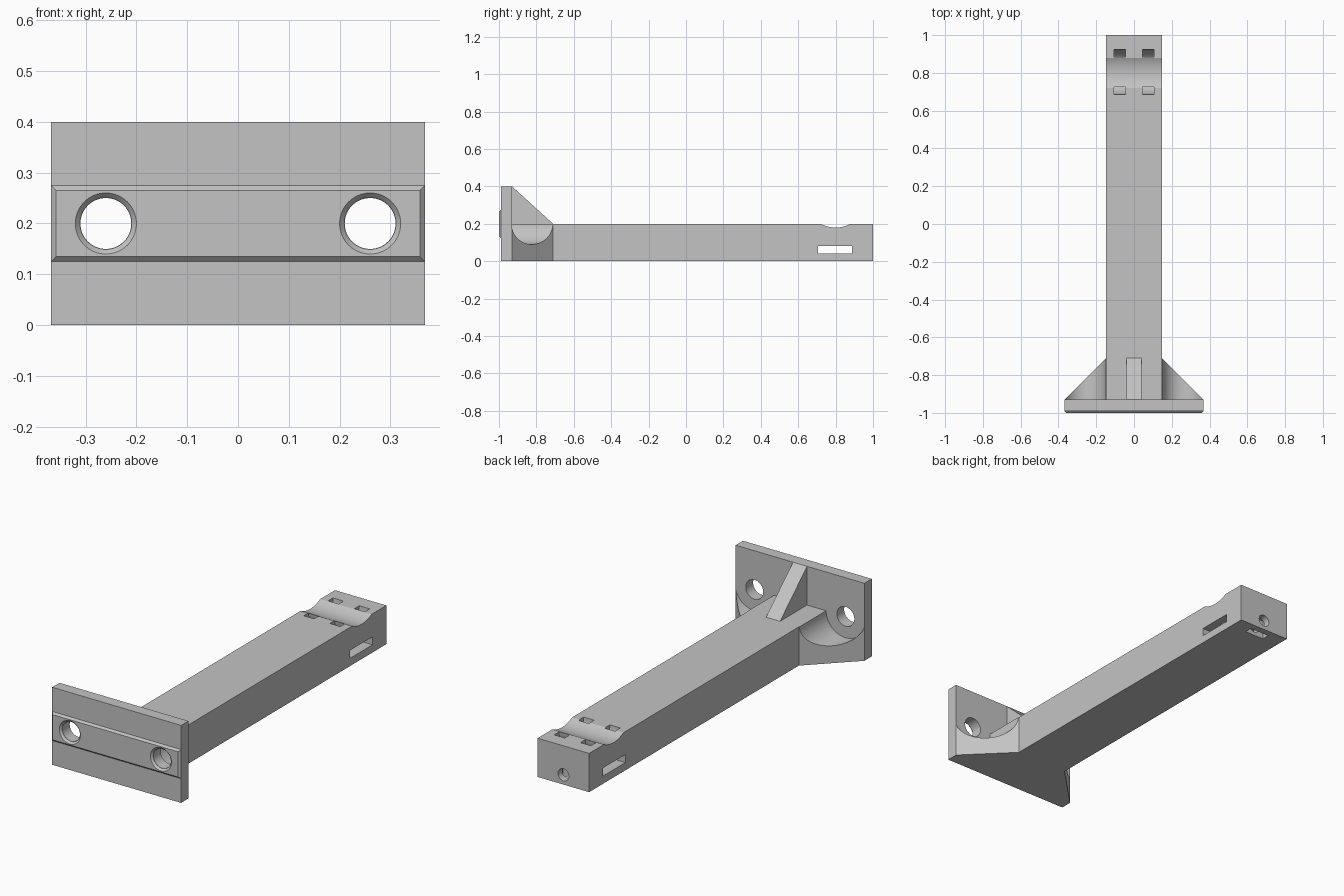
import bpy, bmesh, math
from mathutils import Vector

cube = bpy.data.objects.get("Cube")
if cube:
    bpy.data.objects.remove(cube, do_unlink=True)

grey = bpy.data.materials.new("plain grey")
grey.use_nodes = True
colour = (0.55, 0.55, 0.55, 1)
grey.diffuse_color = colour
grey.node_tree.nodes["Principled BSDF"].inputs["Base Color"].default_value = colour

PLACE = {"x": lambda p, d: (d, p[0], p[1]),   # profile in (y, z)
         "y": lambda p, d: (p[0], d, p[1]),   # profile in (x, z)
         "z": lambda p, d: (p[0], p[1], d)}   # profile in (x, y)


def loft(name, axis, sections):
    """Solid through matching (profile, depth) sections along one axis."""
    bm = bmesh.new()
    rings = [[bm.verts.new(PLACE[axis](p, d)) for p in prof] for prof, d in sections]
    n = len(rings[0])
    bm.faces.new(rings[0])
    bm.faces.new(rings[-1])
    for a, b in zip(rings, rings[1:]):
        for i in range(n):
            bm.faces.new((a[i], a[(i + 1) % n], b[(i + 1) % n], b[i]))
    bmesh.ops.recalc_face_normals(bm, faces=bm.faces)
    mesh = bpy.data.meshes.new(name)
    bm.to_mesh(mesh)
    bm.free()
    mesh.materials.append(grey)
    ob = bpy.data.objects.new(name, mesh)
    bpy.context.collection.objects.link(ob)
    return ob


def prism(name, axis, prof, a, b):
    return loft(name, axis, [(prof, a), (prof, b)])


def rect(u0, u1, v0, v1):
    return [(u0, v0), (u1, v0), (u1, v1), (u0, v1)]


def arc(u, v, r, start=0, sweep=360, n=64):
    count = n if sweep == 360 else n + 1
    angles = [math.radians(start + sweep * i / n) for i in range(count)]
    return [(u + r * math.cos(t), v + r * math.sin(t)) for t in angles]


def activate(ob):
    bpy.ops.object.select_all(action="DESELECT")
    ob.select_set(True)
    bpy.context.view_layer.objects.active = ob


def cut(ob, cutter):
    cutter.hide_render = True
    mod = ob.modifiers.new("cut", "BOOLEAN")
    mod.operation, mod.solver, mod.object = "DIFFERENCE", "EXACT", cutter
    activate(ob)
    bpy.ops.object.modifier_apply(modifier=mod.name)
    bpy.data.objects.remove(cutter, do_unlink=True)


W, ARM, BACK = 0.368, 0.147, -0.93
HOLE_X, MID = 0.26, 0.2

# Mounting plate and the chamfered rail on its front
plate = prism("mounting_plate", "y", rect(-W, W, 0, 0.4), -0.99, BACK)
rail = loft("front_rail", "y", [(rect(-W, W, 0.125, 0.275), -0.99),
                                (rect(-W + 0.01, W - 0.01, 0.135, 0.265), -1)])
for side in (-1, 1):
    x = side * HOLE_X
    for part in (plate, rail):
        cut(part, prism("bolt_cutter", "y", arc(x, MID, 0.05), -1.1, -0.9))
    cut(rail, loft("countersink_cutter", "y", [(arc(x, MID, 0.061), -1.001),
                                               (arc(x, MID, 0.05), -0.989)]))

# Long arm with a shallow saddle near its free end
arm = prism("arm", "x", rect(BACK, 1, 0, MID), -ARM, ARM)
cut(arm, prism("saddle_cutter", "x", arc(0.8, 0.35, 0.17, n=128), -0.2, 0.2))

# Two curved strap channels running under the saddle
channel = arc(0.805, MID, 0.12, 180, 180, 32) + arc(0.805, MID, 0.08, 360, -180, 32)
half = len(channel) // 2
channel = ([(0.685, 0.25)] + channel[:half] + [(0.925, 0.25), (0.885, 0.25)]
           + channel[half:] + [(0.725, 0.25)])
for side in (-1, 1):
    x = side * 0.075
    cut(arm, prism("channel_cutter", "x", channel, x - 0.03, x + 0.03))

# Cross slot, end screw hole and nut pocket
cut(arm, prism("slot_cutter", "x", rect(0.705, 0.887, 0.04, 0.081), -0.2, 0.2))
cut(arm, prism("screw_cutter", "y", arc(0, 0.05, 0.031, n=32), 0.86, 1.1))
cut(arm, prism("nut_cutter", "z", rect(-0.055, 0.055, 0.925, 0.965), -0.1, 0.1))

# Upright rib between plate and arm
rib = prism("upright_rib", "x", [(BACK, MID), (-0.71, MID), (BACK, 0.4)], -0.04, 0.04)

# Side gussets scooped out behind the bolt holes
gussets = []
for side, word in ((-1, "right"), (1, "left")):
    g = prism(word + "_gusset", "z", [(side * ARM, BACK), (side * W, BACK),
                                      (side * ARM, -0.71)], 0, MID)
    cut(g, prism("scoop_cutter", "y", arc(side * HOLE_X, MID + 0.001, 0.111), BACK - 0.1, -0.6))
    gussets.append(g)

for ob in [plate, rail, arm, rib] + gussets:
    activate(ob)
    bpy.ops.object.shade_smooth_by_angle(angle=math.radians(25))
